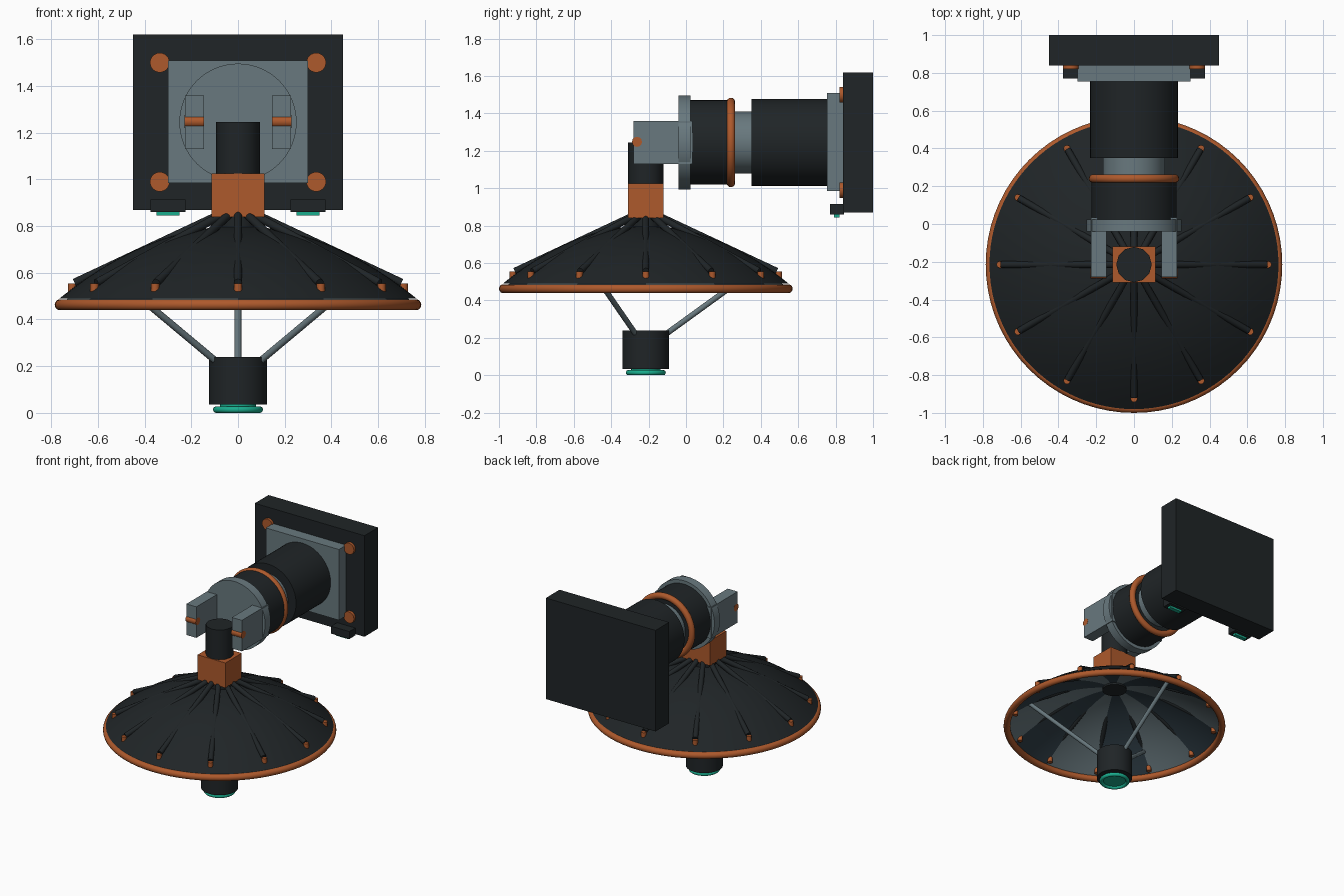
import bpy
import math
from mathutils import Vector

if "Cube" in bpy.data.objects:
    bpy.data.objects.remove(bpy.data.objects["Cube"])


def material(name, rgb):
    m = bpy.data.materials.new(name)
    m.diffuse_color = (*rgb, 1)
    m.use_nodes = True
    m.node_tree.nodes["Principled BSDF"].inputs["Base Color"].default_value = m.diffuse_color
    return m


DARK = material("dark", (0.014, 0.018, 0.020))
GREY = material("steel", (0.14, 0.19, 0.21))
ORANGE = material("copper", (0.42, 0.10, 0.025))
TEAL = material("teal", (0.01, 0.42, 0.27))
NAVY = material("panel_blue", (0.03, 0.05, 0.065))


def finish(name, mat, smooth=True):
    ob = bpy.context.object
    ob.name = name
    ob.data.materials.append(mat)
    if smooth:
        bpy.ops.object.shade_smooth_by_angle(angle=math.radians(35))
    return ob


def box(name, x, y, z, mat):
    lo, hi = Vector((x[0], y[0], z[0])), Vector((x[1], y[1], z[1]))
    bpy.ops.mesh.primitive_cube_add(size=1, location=(lo + hi) / 2)
    ob = finish(name, mat, False)
    ob.scale = hi - lo
    return ob


def rod(name, p, q, r, mat, sides=48):
    p, q = Vector(p), Vector(q)
    d = q - p
    bpy.ops.mesh.primitive_cylinder_add(vertices=sides, radius=r, depth=d.length, location=(p + q) / 2,
                                        rotation=d.to_track_quat('Z', 'Y').to_euler())
    return finish(name, mat)


def ring(name, loc, major, minor, mat, rot=(0, 0, 0)):
    bpy.ops.mesh.primitive_torus_add(major_segments=72, minor_segments=14, major_radius=major,
                                     minor_radius=minor, location=loc, rotation=rot)
    return finish(name, mat)


CY = -0.215   # dish axis
AZ = 1.245    # arm axis height


def polar(r, a, z):
    return (r * math.cos(a), CY + r * math.sin(a), z)


# Wall mount
box("wall_plate", (-0.45, 0.45), (0.84, 1.0), (0.87, 1.62), DARK)
box("mount_plate", (-0.3, 0.3), (0.755, 0.845), (0.985, 1.51), GREY)
for s in (-1, 1):
    for z in (0.99, 1.50):
        rod("mount_bolt", (s * 0.335, 0.82, z), (s * 0.335, 0.85, z), 0.042, ORANGE, 24)
    box("lamp_housing", (s * 0.3 - 0.075, s * 0.3 + 0.075), (0.77, 0.845), (0.86, 0.915), DARK)
    box("lamp_lens", (s * 0.3 - 0.05, s * 0.3 + 0.05), (0.79, 0.82), (0.845, 0.865), TEAL)

# Horizontal arm
for name, y0, y1, r, mat in (
        ("arm_body", 0.35, 0.76, 0.232, DARK),
        ("arm_neck", 0.2, 0.36, 0.165, GREY),
        ("arm_collar", 0.02, 0.245, 0.226, DARK),
        ("arm_flange", -0.04, 0.025, 0.251, GREY)):
    rod(name, (0, y0, AZ), (0, y1, AZ), r, mat, 64)
ring("arm_ring", (0, 0.24, AZ), 0.216, 0.023, ORANGE, (math.pi / 2, 0, 0))

# Yoke
for s in (-1, 1):
    box("yoke_arm", (s * 0.187 - 0.041, s * 0.187 + 0.041), (-0.28, 0.035), (1.13, 1.36), GREY)
    rod("yoke_pin", (s * 0.145, -0.262, 1.248), (s * 0.229, -0.262, 1.248), 0.027, ORANGE, 12)

# Dish post and hub block
rod("dish_post", (0, CY, 0.95), (0, CY, AZ), 0.094, DARK, 12)
box("hub_block", (-0.114, 0.114), (CY - 0.096, CY + 0.096), (0.84, 1.025), ORANGE)
rod("hub_neck", (0, CY, 0.76), (0, CY, 0.85), 0.08, DARK, 32)


# Dish shells: paraboloids of revolution
def paraboloid(name, r0, r1, top, k, mats):
    seg, rows = 96, 14
    verts, faces = [], []
    for i in range(rows + 1):
        r = r0 + (r1 - r0) * i / rows
        for j in range(seg):
            verts.append(polar(r, math.tau * j / seg, top - k * r * r))
    for i in range(rows):
        for j in range(seg):
            n = (j + 1) % seg
            faces.append((i * seg + j, (i + 1) * seg + j, (i + 1) * seg + n, i * seg + n))
    me = bpy.data.meshes.new(name)
    me.from_pydata(verts, [], faces)
    for m in mats:
        me.materials.append(m)
    for p in me.polygons:
        p.use_smooth = True
        p.material_index = ((p.index % seg) // 8) % len(mats)
    ob = bpy.data.objects.new(name, me)
    bpy.context.collection.objects.link(ob)
    return ob


paraboloid("dish_back", 0.01, 0.765, 0.80, 0.53, [DARK])
inner = paraboloid("dish_reflector", 0.01, 0.75, 0.772, 0.53, [GREY, NAVY])
inner.data.flip_normals()
rod("reflector_hub", (0, CY, 0.755), (0, CY, 0.78), 0.085, DARK, 32)
ring("dish_rim", (0, CY, 0.463), 0.761, 0.024, ORANGE)

# Ribs and their studs
for i in range(12):
    a = math.tau * i / 12
    rod("dish_rib", polar(0.05, a, 0.862), polar(0.70, a, 0.557), 0.018, DARK, 12)
    rod("rib_stud", polar(0.71, a, 0.48), polar(0.71, a, 0.555), 0.018, ORANGE, 12)

# Feed horn held by three struts
for deg in (90, 210, 330):
    a = math.radians(deg)
    rod("feed_strut", polar(0.10, a, 0.215), polar(0.615, a, 0.588), 0.015, GREY, 12)
rod("feed_horn", (0, CY, 0.035), (0, CY, 0.24), 0.125, DARK)
rod("feed_lens", (0, CY, 0.014), (0, CY, 0.04), 0.078, TEAL)
ring("feed_ring", (0, CY, 0.014), 0.093, 0.014, TEAL)
